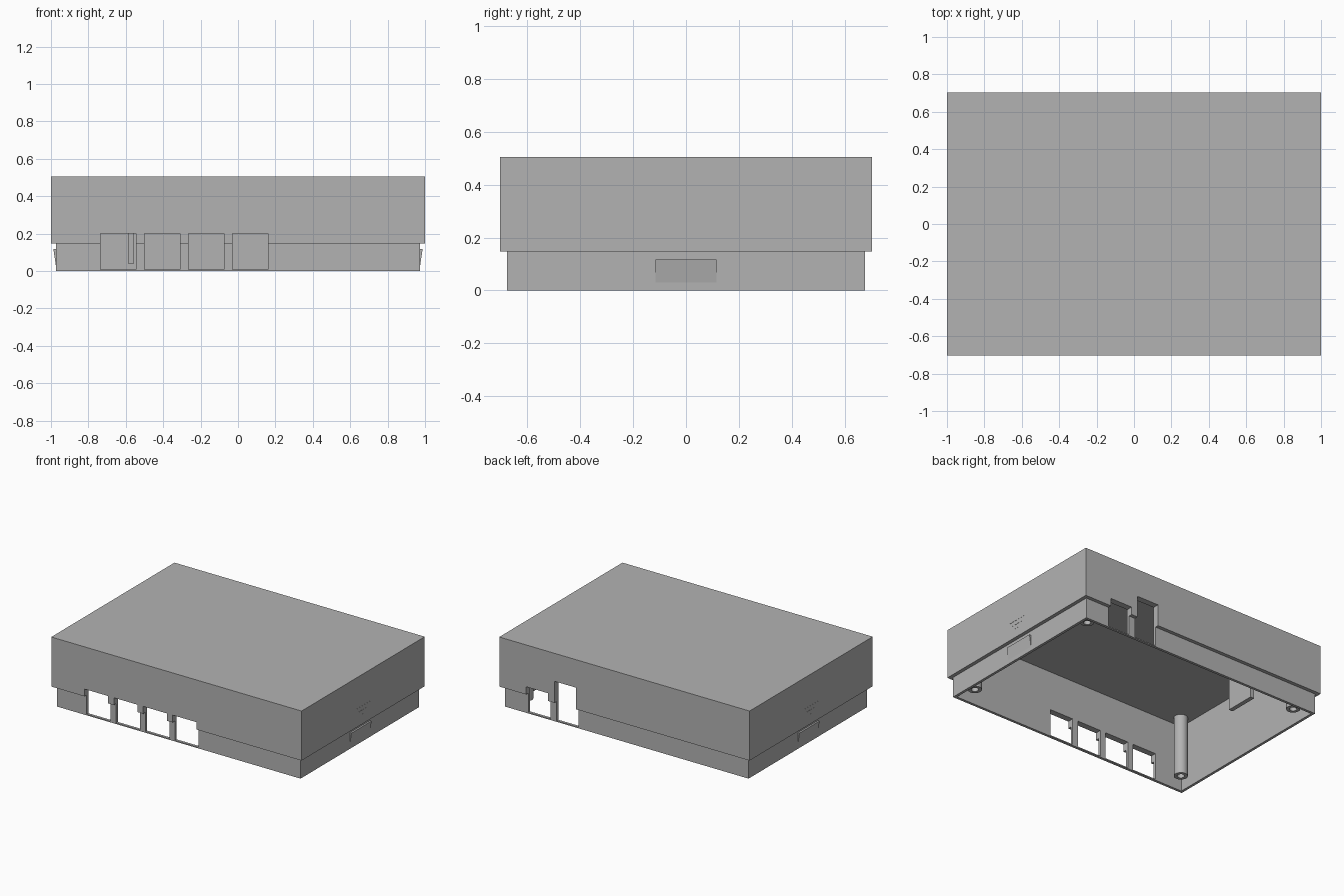
import bpy, bmesh, math
from mathutils import Matrix

cube = bpy.data.objects.get("Cube")
if cube:
    bpy.data.objects.remove(cube, do_unlink=True)

grey = bpy.data.materials.new("light grey plastic")
grey.use_nodes = True
COLOUR = (0.45, 0.45, 0.45, 1)
grey.diffuse_color = COLOUR
grey.node_tree.nodes["Principled BSDF"].inputs["Base Color"].default_value = COLOUR

TOP, RIM, CEILING = 0.505, 0.147, 0.483


def finish(name, bm):
    bmesh.ops.recalc_face_normals(bm, faces=bm.faces)
    mesh = bpy.data.meshes.new(name)
    bm.to_mesh(mesh)
    bm.free()
    mesh.materials.append(grey)
    obj = bpy.data.objects.new(name, mesh)
    bpy.context.collection.objects.link(obj)
    return obj


def box(name, x0, x1, y0, y1, z0, z1):
    bm = bmesh.new()
    bmesh.ops.create_cube(bm, size=1)
    centre = Matrix.Translation(((x0 + x1) / 2, (y0 + y1) / 2, (z0 + z1) / 2))
    bm.transform(centre @ Matrix.Diagonal((x1 - x0, y1 - y0, z1 - z0, 1)))
    return finish(name, bm)


def prism(name, profile, y0, y1):
    """Extrude an x-z profile along y."""
    bm = bmesh.new()
    face = bm.faces.new([bm.verts.new((x, y0, z)) for x, z in profile])
    new = bmesh.ops.extrude_face_region(bm, geom=[face])["geom"]
    bmesh.ops.translate(bm, vec=(0, y1 - y0, 0),
                        verts=[v for v in new if isinstance(v, bmesh.types.BMVert)])
    return finish(name, bm)


def cut(target, cutters):
    for c in cutters:
        c.hide_render = True
        mod = target.modifiers.new("cut", 'BOOLEAN')
        mod.operation, mod.solver, mod.object = 'DIFFERENCE', 'EXACT', c
    graph = bpy.context.evaluated_depsgraph_get()
    graph.update()
    mesh = bpy.data.meshes.new_from_object(target.evaluated_get(graph))
    target.modifiers.clear()
    target.data = mesh
    for c in cutters:
        bpy.data.objects.remove(c, do_unlink=True)


# Stepped shell: wide cover above a narrower lip, drawn as one profile
W, D, LIP = 1.0, 0.703, 0.026
bm = bmesh.new()
rings = []
for inset, z in ((LIP, 0), (LIP, RIM), (0, RIM), (0, TOP)):
    w, d = W - inset, D - inset
    rings.append([bm.verts.new((sx * w, sy * d, z))
                  for sx, sy in ((-1, -1), (1, -1), (1, 1), (-1, 1))])
for lower, upper in zip(rings, rings[1:]):
    for i in range(4):
        j = (i + 1) % 4
        bm.faces.new((lower[i], lower[j], upper[j], upper[i]))
bm.faces.new(rings[0])
bm.faces.new(rings[-1])
shell = finish("case_shell", bm)

# Hollow interior and connector openings
cutters = [box("cavity", -0.955, 0.955, -0.658, 0.658, -0.1, CEILING)]
for i in range(4):
    x = -0.735 + i * 0.235
    cutters.append(box("front_opening", x, x + 0.19, -0.8, -0.6, 0.008, 0.2))
for x0, x1, top in ((0.61, 0.785, 0.203), (0.385, 0.56, 0.303)):
    cutters.append(box("back_opening", x0, x1, 0.6, 0.8, 0.008, top))
cut(shell, cutters)

# Hollow screw posts in the corners
POST = [(0.024, 0.25), (0.024, 0.045), (0.046, 0.045), (0.046, CEILING + 0.005)]
for sx, xname in ((-1, "right"), (1, "left")):
    for sy, yname in ((-1, "front"), (1, "back")):
        bm = bmesh.new()
        verts = [bm.verts.new((r, 0, z)) for r, z in POST]
        edges = [bm.edges.new(pair) for pair in zip(verts, verts[1:])]
        bmesh.ops.spin(bm, geom=verts + edges, cent=(0, 0, 0), axis=(0, 0, 1),
                       angle=math.tau, steps=32)
        bmesh.ops.remove_doubles(bm, verts=bm.verts, dist=0.0005)
        loop = [e for e in bm.edges if all(abs(v.co.z - POST[0][1]) < 0.001 for v in e.verts)]
        bmesh.ops.contextual_create(bm, geom=loop)
        bm.transform(Matrix.Translation((sx * 0.877, sy * 0.57, 0)))
        post = finish(f"screw_post_{yname}_{xname}", bm)
        bpy.ops.object.select_all(action='DESELECT')
        post.select_set(True)
        bpy.context.view_layer.objects.active = post
        bpy.ops.object.shade_smooth_by_angle(angle=math.radians(35))

# Inner plate hanging from the ceiling
box("inner_plate", -0.587, -0.556, 0.3, 0.52, 0.04, CEILING + 0.005)

# Snap wedges and raised side ribs
for s, side in ((-1, "right"), (1, "left")):
    prism(f"snap_wedge_{side}",
          [(s * 0.965, 0.03), (s * 0.974, 0.03), (s * 0.987, 0.117), (s * 0.965, 0.117)],
          -0.115, 0.115)
    for i, half in enumerate((0.08, 0.05, 0.02)):
        z = 0.275 - i * 0.03
        x0, x1 = sorted((s * 0.99, s * 1.001))
        box(f"side_rib_{side}_{i + 1}", x0, x1, -half, half, z - 0.004, z + 0.004)
